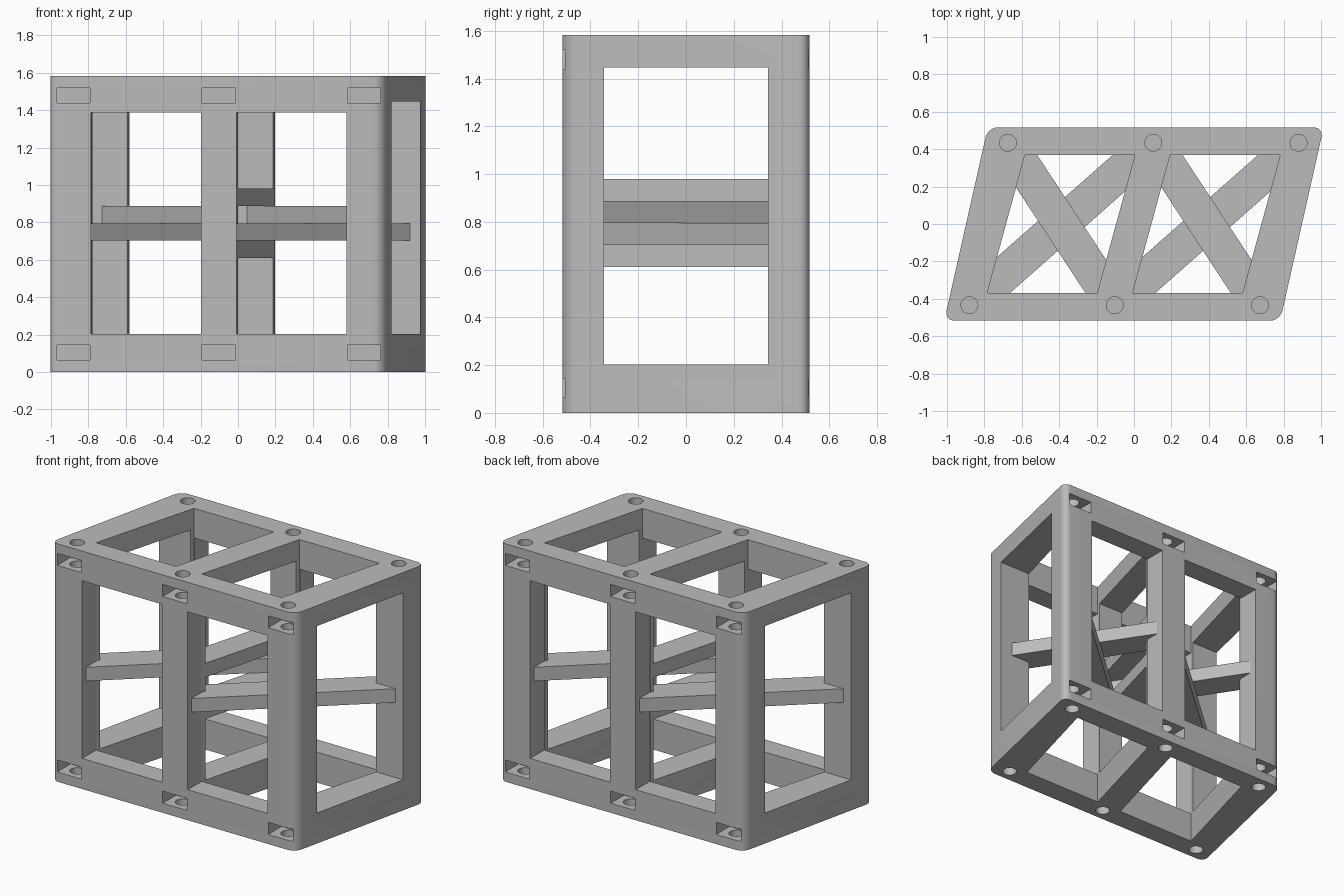
import bpy, bmesh, math
from mathutils import Vector

if "Cube" in bpy.data.objects:
    bpy.data.objects.remove(bpy.data.objects["Cube"], do_unlink=True)

HEIGHT = 1.583
HALF_Y = 0.517
CELL = 0.777            # spacing of the bays
INNER_Y = 0.37
HOLE_X = (-0.88, -0.103, 0.674)
HOLE_Y = -0.434

grey = bpy.data.materials.new("plain_grey")
grey.use_nodes = True
grey.diffuse_color = (0.5, 0.5, 0.5, 1)
grey.node_tree.nodes["Principled BSDF"].inputs["Base Color"].default_value = (0.5, 0.5, 0.5, 1)


def prism(name, outline, z0, z1, radius=0):
    """Extrude a plan outline upward, optionally rounding its upright edges."""
    bm = bmesh.new()
    face = bm.faces.new([bm.verts.new((x, y, z0)) for x, y in outline])
    top = bmesh.ops.extrude_face_region(bm, geom=[face])["geom"]
    bmesh.ops.translate(bm, vec=(0, 0, z1 - z0),
                        verts=[g for g in top if isinstance(g, bmesh.types.BMVert)])
    if radius:
        upright = [e for e in bm.edges if abs(e.verts[0].co.z - e.verts[1].co.z) > 0.01]
        bmesh.ops.bevel(bm, geom=upright, offset=radius, offset_type='OFFSET',
                        segments=8, profile=0.5, affect='EDGES')
    bmesh.ops.recalc_face_normals(bm, faces=bm.faces[:])
    mesh = bpy.data.meshes.new(name)
    bm.to_mesh(mesh)
    bm.free()
    mesh.materials.append(grey)
    obj = bpy.data.objects.new(name, mesh)
    bpy.context.collection.objects.link(obj)
    return obj


def rect(x0, x1, y0, y1):
    return [(x0, y0), (x1, y0), (x1, y1), (x0, y1)]


def circle(x, y, r, n=32):
    return [(x + r * math.cos(math.tau * i / n), y + r * math.sin(math.tau * i / n))
            for i in range(n)]


def turned(outline):
    """Half turn about the centre, for the matching back side."""
    return [(-x, -y) for x, y in outline]


def cut(body, outline, z0, z1):
    tool = prism("cutter", outline, z0, z1)
    tool.hide_render = True
    mod = body.modifiers.new("cut", 'BOOLEAN')
    mod.operation = 'DIFFERENCE'
    mod.solver = 'EXACT'
    mod.object = tool
    bpy.context.view_layer.objects.active = body
    bpy.ops.object.modifier_apply(modifier=mod.name)
    bpy.data.objects.remove(tool, do_unlink=True)


def diagonal(name, start, end, z0, z1, width=0.19):
    a, b = Vector(start), Vector(end)
    d = (b - a).normalized() * width / 2
    n = Vector((-d.y, d.x))
    return prism(name, [tuple(p) for p in (a - n, b - n, b + n, a + n)], z0, z1)


# Slanted outer block with rounded upright edges
lean = 0.225 * HALF_Y
block = [(-0.898 - lean, -HALF_Y), (0.898 - lean, -HALF_Y),
         (0.898 + lean, HALF_Y), (-0.898 + lean, HALF_Y)]
frame = prism("frame", block, 0, HEIGHT, radius=0.055)

# Two slanted bays cut from top to bottom
bay = [(-0.785, -INNER_Y), (-0.197, -INNER_Y), (0.005, INNER_Y), (-0.583, INNER_Y)]
for i in range(2):
    cut(frame, [(x + i * CELL, y) for x, y in bay], -0.1, HEIGHT + 0.1)

# Opening through both sides
cut(frame, rect(-1.2, 1.2, -0.343, 0.343), 0.203, 1.447)

# Front and back windows
for i in range(2):
    window = rect(-0.785 + i * CELL, -0.197 + i * CELL, -0.7, -INNER_Y + 0.002)
    for shape in (window, turned(window)):
        cut(frame, shape, 0.203, 1.386)

# Bolt holes and nut pockets at top and bottom
for x in HOLE_X:
    hole = circle(x, HOLE_Y, 0.045)
    pocket = rect(x - 0.089, x + 0.089, -0.7, INNER_Y * -1 - 0.008)
    for h, p in ((hole, pocket), (turned(hole), turned(pocket))):
        cut(frame, h, -0.1, 0.2)
        cut(frame, h, HEIGHT - 0.2, HEIGHT + 0.1)
        cut(frame, p, 0.064, 0.144)
        cut(frame, p, HEIGHT - 0.144, HEIGHT - 0.064)

# Crossbars in the middle, above and below the braces
web = [(-0.197, -INNER_Y), (-0.008, -INNER_Y), (0.194, INNER_Y), (0.005, INNER_Y)]
parts = [frame,
         prism("lower_crossbar", web, 0.61, 0.703),
         prism("upper_crossbar", web, 0.887, 0.98)]

# Crossed diagonal braces in each bay, one stacked on the other
back_x = [-x for x in reversed(HOLE_X)]
for i, side in enumerate(("right", "left")):
    parts.append(diagonal("lower_brace_" + side, (HOLE_X[i], HOLE_Y),
                          (back_x[i + 1], -HOLE_Y), 0.703, 0.795))
    parts.append(diagonal("upper_brace_" + side, (HOLE_X[i + 1], HOLE_Y),
                          (back_x[i], -HOLE_Y), 0.795, 0.887))

# Smooth the rounded surfaces, keep corners sharp
for obj in parts:
    bpy.ops.object.select_all(action='DESELECT')
    obj.select_set(True)
    bpy.context.view_layer.objects.active = obj
    bpy.ops.object.shade_smooth_by_angle(angle=math.radians(30))
